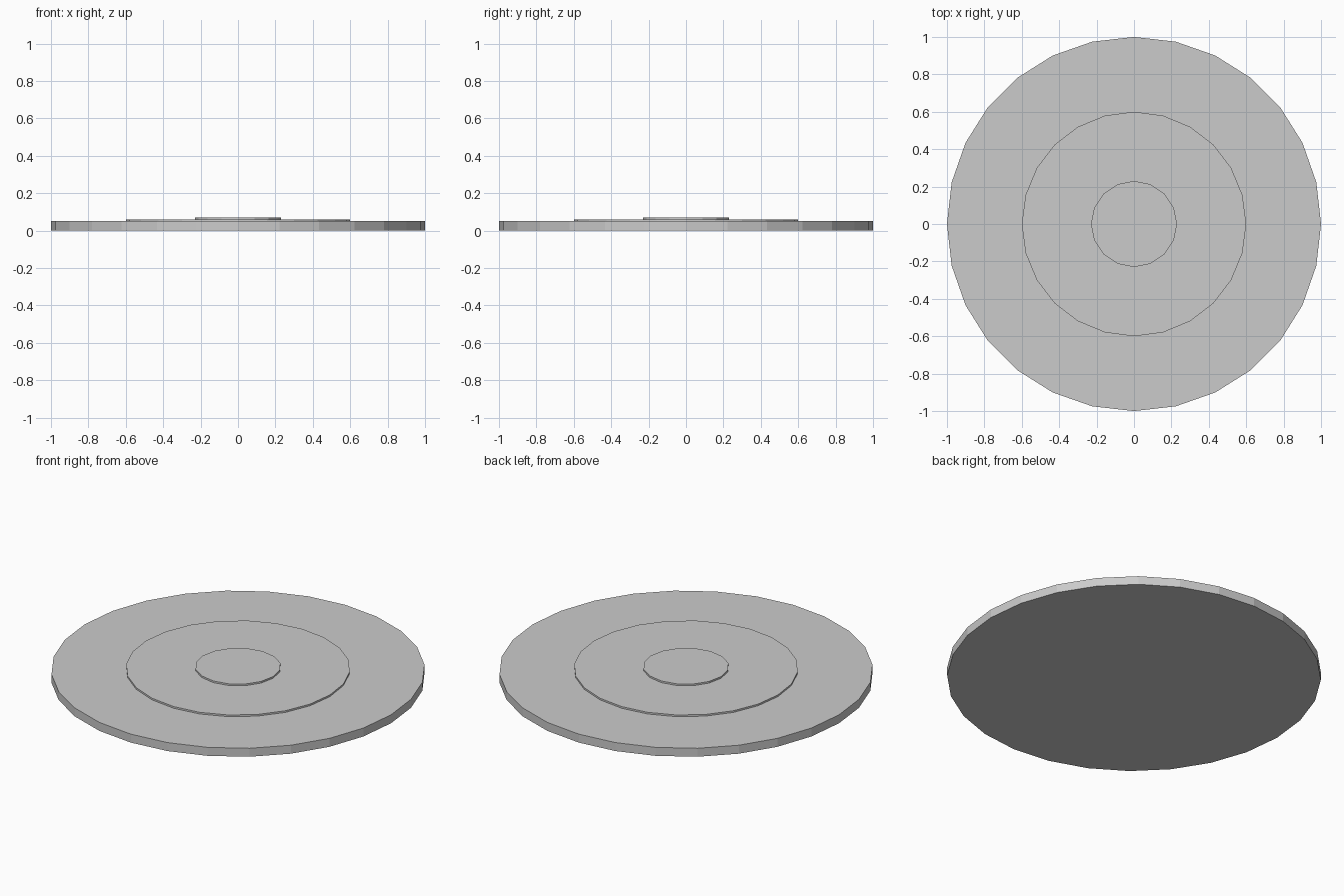
import bpy

if "Cube" in bpy.data.objects:
    bpy.data.objects.remove(bpy.data.objects["Cube"])


def disc(name, sides, radius, z0, z1):
    bpy.ops.mesh.primitive_cylinder_add(
        vertices=sides, radius=radius, depth=z1 - z0, location=(0, 0, (z0 + z1) / 2))
    bpy.context.object.name = name


# Wide base plate
disc("base_plate", 28, 1.0, 0.0, 0.05)
# Thin raised middle ring, seated slightly into the base
disc("middle_disc", 24, 0.6, 0.045, 0.06)
# Small centre disc
disc("centre_disc", 16, 0.23, 0.055, 0.07)
